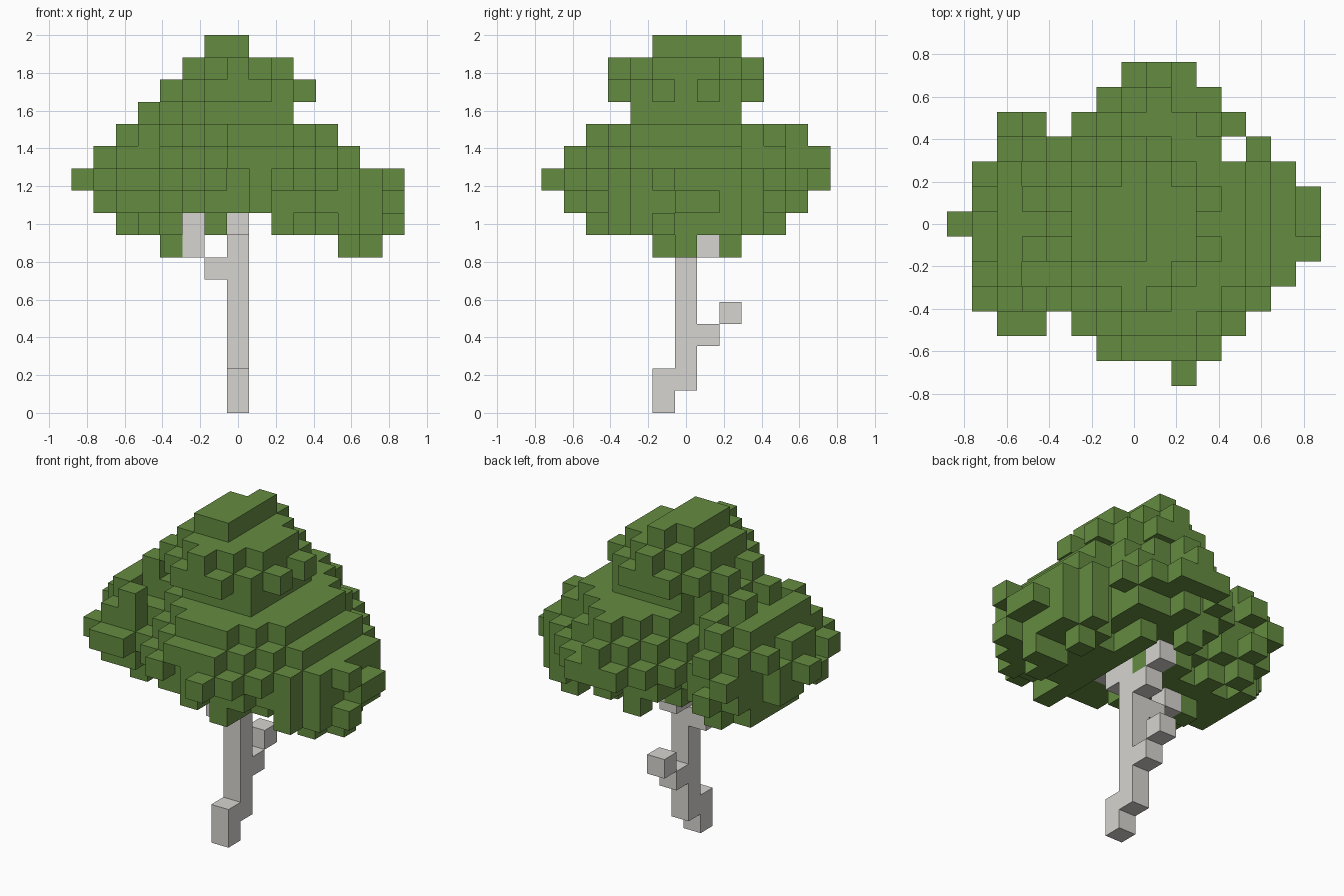
import bpy, bmesh, random
from itertools import product
from mathutils import Vector

random.seed(7)
if "Cube" in bpy.data.objects:
    bpy.data.objects.remove(bpy.data.objects["Cube"])

BLOCK = 2 / 17      # edge of one block
LAYERS = range(7, 17)
SIDES = [(1, 0, 0), (-1, 0, 0), (0, 1, 0), (0, -1, 0), (0, 0, 1), (0, 0, -1)]


def material(name, rgb):
    mat = bpy.data.materials.new(name)
    mat.use_nodes = True
    colour = (*rgb, 1)
    mat.diffuse_color = colour
    mat.node_tree.nodes["Principled BSDF"].inputs["Base Color"].default_value = colour
    return mat


def neighbours(cell):
    return [tuple(c + s for c, s in zip(cell, side)) for side in SIDES]


def build_blocks(name, cells, mat):
    """Skin a set of grid cells with only their exposed square faces."""
    bm = bmesh.new()
    verts = {}

    def vert(p):
        key = tuple(round(c * 2) for c in p)
        if key not in verts:
            verts[key] = bm.verts.new((p + Vector((0, 0, 0.5))) * BLOCK)
        return verts[key]

    for cell in sorted(cells):
        for normal, beside in zip(SIDES, neighbours(cell)):
            if beside in cells:
                continue
            n = Vector(normal)
            u = Vector((n.z, n.x, n.y))
            v = n.cross(u)
            bm.faces.new([vert(Vector(cell) + (n + u * a + v * b) / 2)
                          for a, b in ((-1, -1), (1, -1), (1, 1), (-1, 1))])
    mesh = bpy.data.meshes.new(name)
    bm.to_mesh(mesh)
    bm.free()
    mesh.materials.append(mat)
    obj = bpy.data.objects.new(name, mesh)
    bpy.context.collection.objects.link(obj)


def spans(first, rows):
    """Turn rows of inclusive spans into a set of (position, row)."""
    return {(p, first + r) for r, row in enumerate(rows)
            for a, b in row for p in range(a, b + 1)}


# Trunk with a stepped foot and forking branches
wood = {(0, 0, k) for k in range(1, 10)}
wood |= {(0, -1, 0), (0, -1, 1)}                # foot
wood |= {(0, 1, 3), (0, 2, 4)}                  # low back twig
wood |= {(-1, 0, 6), (-2, 0, 7), (-2, 0, 8)}    # side branch
wood |= {(0, 1, 7), (0, 2, 8), (0, -1, 8), (0, -2, 9)}

# Canopy outlines: width per layer, depth per layer, width per depth row
front = spans(7, [[(-3, -3), (5, 6)], [(-5, 0), (2, 7)],
                  [(-6, 7)], [(-7, 7)], [(-6, 5)], [(-5, 4)],
                  [(-4, 2)], [(-3, 3)], [(-2, 2)], [(-1, 0)]])
side = spans(7, [[(-1, 0), (2, 2)], [(-4, 4)], [(-5, 5)], [(-6, 6)], [(-5, 6)],
                 [(-4, 5)], [(-2, 2)], [(-3, 3)], [(-3, 3)], [(-1, 2)]])
top = spans(-6, [[(2, 2)], [(-1, 3)], [(-5, -4), (-2, 4)], [(-6, 5)], [(-6, 6)],
                 [(-6, 7)], [(-7, 7)], [(-6, 7)], [(-6, 6)], [(-5, 3), (5, 5)],
                 [(-5, -4), (-2, 4)], [(-1, 3)], [(0, 2)]])

# Leaf clumps, between a ball and a double pyramid: centre and radii
CLUMPS = [((1, 0, 10.3), (5.5, 6.4, 4.4)),
          ((-4, 0, 10), (3.4, 4.6, 3.5)),
          ((5, 0, 9), (2.8, 3.9, 2.8)),
          ((0, 0, 14), (3.4, 3.8, 3.3))]
ROUNDNESS = 1.4


def height_over_surface(cell):
    """Blocks outside (+) or inside (-) the nearest clump's surface."""
    def over(centre, radii):
        total = sum((abs(p - c) / r) ** ROUNDNESS for p, c, r in zip(cell, centre, radii))
        return (total ** (1 / ROUNDNESS) - 1) * min(radii)
    return min(over(*clump) for clump in CLUMPS)


def hides_bark(i, j, k):
    """Leaves stay off the front of the upper branches."""
    return k == 8 and i in (-2, 0) and j < 1


allowed = [(i, j, k) for i, j, k in product(range(-7, 8), range(-6, 7), LAYERS)
           if (i, k) in front and (j, k) in side and (i, j) in top
           and (i, j, k) not in wood and not hides_bark(i, j, k)]

# Solid clumps
leaves = {c for c in allowed if height_over_surface(c) < -0.6}

# Single blocks that stud the surface without touching each other
studs = set()
for cell in random.sample(allowed, len(allowed)):
    around = neighbours(cell)
    if (cell not in leaves and height_over_surface(cell) < 0.35
            and studs.isdisjoint(around) and not leaves.isdisjoint(around)):
        studs.add(cell)
leaves |= studs

# Extra leaf blocks that complete the canopy outlines
for a, b in ((0, 2), (1, 2), (0, 1)):
    covered = {(c[a], c[b]) for c in leaves}
    for cell in sorted(allowed, key=height_over_surface):
        if (cell[a], cell[b]) not in covered:
            covered.add((cell[a], cell[b]))
            leaves.add(cell)

build_blocks("trunk", wood, material("pale bark grey", (0.68, 0.66, 0.63)))
build_blocks("canopy", leaves, material("leaf green", (0.13, 0.262, 0.052)))
